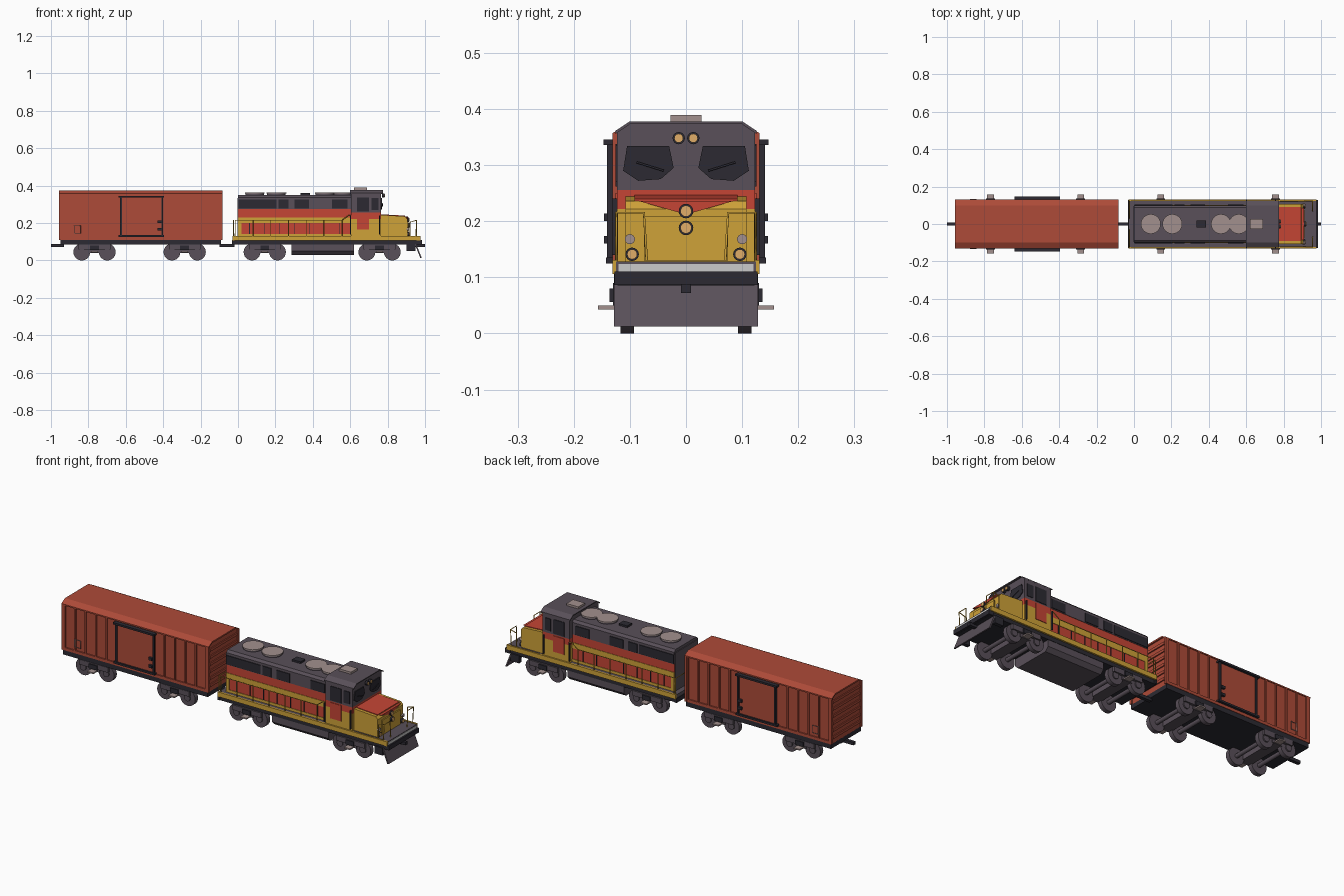
import bpy, bmesh, math
from mathutils import Vector

if "Cube" in bpy.data.objects:
    bpy.data.objects.remove(bpy.data.objects["Cube"])

def mat(name, r, g, b):
    m = bpy.data.materials.new(name)
    m.diffuse_color = (r, g, b, 1)
    m.use_nodes = True
    m.node_tree.nodes["Principled BSDF"].inputs["Base Color"].default_value = m.diffuse_color
    return m

RUST = mat("rust_red", .42, .07, .04)
RED = mat("bright_red", .56, .06, .035)
YEL = mat("yellow", .62, .36, .04)
GREY = mat("purple_grey", .10, .08, .10)
DARK = mat("near_black", .025, .023, .032)
PALE = mat("pale_metal", .36, .28, .27)
LAMP = mat("lamp", .75, .42, .14)
WHITE = mat("white_stripe", .9, .9, .9)

def finish(name, bm, m):
    bmesh.ops.recalc_face_normals(bm, faces=bm.faces)
    me = bpy.data.meshes.new(name)
    bm.to_mesh(me)
    bm.free()
    o = bpy.data.objects.new(name, me)
    bpy.context.collection.objects.link(o)
    me.materials.append(m)
    return o

def prism(name, pts, axis, a, b, m):
    """Extrude a profile along x (points are y,z), y (x,z) or z (x,y)."""
    bm = bmesh.new()
    put = {'x': lambda p, t: (t, *p), 'y': lambda p, t: (p[0], t, p[1]), 'z': lambda p, t: (*p, t)}[axis]
    f = bm.faces.new([bm.verts.new(put(p, a)) for p in pts])
    r = bmesh.ops.extrude_face_region(bm, geom=[f])
    d = Vector(put((0, 0), b - a))
    bmesh.ops.translate(bm, vec=d, verts=[v for v in r['geom'] if isinstance(v, bmesh.types.BMVert)])
    return finish(name, bm, m)

def box(name, x, y, z, m):
    return prism(name, [(x[0], y[0]), (x[1], y[0]), (x[1], y[1]), (x[0], y[1])], 'z', z[0], z[1], m)

def sides(name, x, y, z, m):
    """The same box on both sides of the train."""
    box(name + "_left", x, y, z, m)
    box(name + "_right", x, (-y[1], -y[0]), z, m)

def disc(name, c, r, depth, axis, m, n=24):
    rot = {'x': (0, math.pi / 2, 0), 'y': (math.pi / 2, 0, 0), 'z': (0, 0, 0)}[axis]
    bpy.ops.mesh.primitive_cylinder_add(vertices=n, radius=r, depth=depth, location=c, rotation=rot)
    o = bpy.context.object
    o.name = name
    o.data.materials.append(m)
    bpy.ops.object.shade_smooth_by_angle(angle=math.radians(40))

def rod(name, pts, m, r=.0025):
    cu = bpy.data.curves.new(name, 'CURVE')
    cu.dimensions = '3D'
    cu.bevel_depth, cu.bevel_resolution = r, 1
    cu.use_fill_caps = True
    s = cu.splines.new('POLY')
    s.points.add(len(pts) - 1)
    for p, q in zip(s.points, pts):
        p.co = (*q, 1)
    o = bpy.data.objects.new(name, cu)
    bpy.context.collection.objects.link(o)
    cu.materials.append(m)

def shell(w, z0, eave, top, flat):
    return [(-w, z0), (w, z0), (w, eave), (flat, top), (-flat, top), (-w, eave)]

# Trucks: two axles, side frames and steps
def truck(x):
    for dx in (-.068, .068):
        for s in (-1, 1):
            disc("wheel", (x + dx, s * .105, .045), .045, .024, 'y', GREY)
            disc("wheel_hub", (x + dx, s * .119, .045), .018, .008, 'y', GREY, 12)
        disc("axle", (x + dx, 0, .045), .011, .2, 'y', GREY, 12)
    sides("truck_frame", (x - .085, x + .085), (.117, .13), (.058, .085), GREY)
    sides("truck_spring", (x - .024, x + .024), (.13, .136), (.056, .08), DARK)
    sides("truck_step", (x - .018, x + .018), (.1, .157), (.043, .05), PALE)
    box("truck_bolster", (x - .03, x + .03), (-.12, .12), (.04, .085), GREY)

for tx in (-.767, -.285, .143, .757):
    truck(tx)

# Boxcar body, floor and roof
X0, X1 = -.95, -.09
prism("boxcar_body", shell(.123, .108, .355, .369, .1), 'x', X0, X1, RUST)
roof = [(-.131, .35), (-.131, .357), (-.1, .374), (.1, .374), (.131, .357), (.131, .35), (.1, .366), (-.1, .366)]
prism("boxcar_roof", roof, 'x', X0 - .007, X1 + .007, RUST)
box("boxcar_floor", (X0, X1), (-.128, .128), (.085, .11), DARK)
for i in range(6):
    for x in (X0 + .01 + i * .062, X1 - .01 - i * .062):
        if x < -.64 or x > -.39:
            sides("boxcar_rib", (x - .004, x + .004), (.12, .13), (.11, .353), RUST)
sides("boxcar_sill", (X0, X1), (.12, .13), (.11, .125), RUST)
for x in (X0, X1):
    for i in range(6):
        z = .135 + i * .038
        box("boxcar_end_rib", (x - .006, x + .006), (-.115, .115), (z, z + .014), RUST)
    for s in (-1, 1):
        box("boxcar_corner_post", (x - .006, x + .006), (s * .125 - .006, s * .125 + .006), (.11, .355), RUST)

# Sliding doors with dark rails and latches
sides("boxcar_door", (-.625, -.405), (.12, .134), (.135, .34), RUST)
sides("door_top_rail", (-.64, -.395), (.125, .147), (.336, .346), DARK)
sides("door_bottom_rail", (-.64, -.395), (.125, .143), (.125, .135), DARK)
for x in (-.63, -.41):
    sides("door_post", (x, x + .009), (.13, .141), (.13, .34), DARK)
for z in (.16, .2):
    sides("door_latch", (-.43, -.41), (.13, .146), (z, z + .014), DARK)
for s in (-1, 1):
    y = s * .131
    rod("boxcar_grab_frame", [(-.876, y, .145), (-.876, y, .185), (-.842, y, .185), (-.842, y, .145), (-.876, y, .145)], PALE, .002)

# Couplers
for a, b in ((-1, -.93), (-.1, -.02), (.95, 1)):
    box("coupler", (a, b), (-.009, .009), (.072, .088), DARK)

# Locomotive frame, fuel tank and deck
box("loco_frame", (-.03, .975), (-.122, .122), (.085, .108), DARK)
box("loco_deck", (-.03, .975), (-.125, .125), (.108, .128), GREY)
sides("deck_edge_stripe", (-.03, .975), (.122, .131), (.106, .131), YEL)
box("front_white_stripe", (.97, .977), (-.12, .12), (.11, .124), WHITE)
box("front_beam", (.955, .985), (-.127, .127), (.086, .11), DARK)
box("rear_beam", (-.033, -.02), (-.127, .127), (.086, .11), DARK)
tank = [(-.1, .03), (.1, .03), (.12, .05), (.12, .085), (-.12, .085), (-.12, .05)]
prism("fuel_tank", tank, 'x', .285, .62, GREY)
plow = [(.945, .088), (.953, .088), (.983, .012), (.975, .012)]
prism("snow_plow", plow, 'y', -.128, .128, GREY)

# Long hood with stripes
box("hood_lower", (0, .61), (-.098, .098), (.128, .276), RED)
prism("hood_upper", shell(.1, .274, .338, .35, .088), 'x', 0, .61, GREY)
sides("hood_yellow_band", (0, .61), (.095, .1005), (.2, .23), YEL)
sides("hood_base_band", (0, .61), (.095, .101), (.128, .142), YEL)
sides("hood_end_band", (-.001, .018), (.095, .1015), (.128, .23), YEL)
box("hood_rear_panel", (-.004, .002), (-.095, .095), (.13, .335), GREY)
for a, b in ((.0, .205), (.215, .27), (.3, .38), (.5, .585)):
    sides("hood_grille", (a + .002, b), (.098, .104), (.278, .325), DARK)
for i in range(7):
    x = .06 + i * .08
    sides("hood_door_seam", (x, x + .003), (.097, .1012), (.142, .2), DARK)
for x in (.09, .205, .465, .56):
    disc("roof_fan_base", (x, 0, .353), .05, .014, 'z', GREY)
    disc("roof_fan", (x, 0, .36), .053, .006, 'z', PALE)
box("exhaust_stack", (.335, .385), (-.02, .02), (.345, .36), DARK)

# Cab with coloured bands
CA, CB = .605, .765
box("cab_base", (CA, CB), (-.123, .123), (.128, .222), YEL)
box("cab_red_band", (CA, CB), (-.123, .123), (.222, .256), RED)
prism("cab_upper", shell(.123, .256, .36, .376, .098), 'x', CA, CB, GREY)
prism("cab_roof_lip", [(-.126, .355), (-.1, .373), (.1, .373), (.126, .355), (.126, .361), (.1, .378), (-.1, .378), (-.126, .361)],
      'x', CA - .005, CB + .01, GREY)
box("cab_roof_vent", (.62, .69), (-.028, .028), (.37, .389), PALE)
sides("cab_door", (.635, .7), (.12, .126), (.165, .25), RED)
sides("cab_window", (.635, .7), (.12, .126), (.262, .338), DARK)
sides("cab_small_window", (.715, .75), (.12, .126), (.27, .335), DARK)
for x in (.6, .755):
    sides("cab_grab_bar", (x, x + .005), (.123, .132), (.14, .24), DARK)
for s in (-1, 1):
    glass = [(s * y, z) for y, z in ((.112, .29), (.085, .272), (.045, .275), (.022, .295), (.03, .334), (.105, .334))]
    prism("windshield", glass, 'x', CB - .004, CB + .004, DARK)
    rod("wiper", [(CB + .007, s * .088, .305), (CB + .007, s * .04, .29)], DARK, .002)

# Headlights and marker lamps
def lamp(x, y, z, r, m=LAMP):
    disc("lamp_rim", (x, y, z), r + .003, .012, 'x', DARK, 16)
    disc("lamp_lens", (x + .003, y, z), r, .012, 'x', m, 16)
for s in (-1, 1):
    lamp(.776, s * .013, .348, .008)
    lamp(.907, s * .096, .141, .009)
    disc("marker_lamp", (.907, s * .1, .168), .009, .012, 'x', PALE, 16)

# Short nose
nose = [(.76, .128), (.905, .128), (.905, .222), (.893, .236), (.76, .244)]
prism("nose", nose, 'y', -.108, .108, YEL)
prism("nose_red_top", [(.76, .243), (.76, .247), (.893, .24), (.893, .235)], 'y', -.092, .092, RED)
prism("nose_red_chevron", [(-.085, .236), (.085, .236), (0, .212)], 'x', .895, .908, RED)
box("nose_door", (.9, .911), (-.075, .075), (.13, .208), YEL)
lamp(.909, 0, .218, .01)
lamp(.914, 0, .188, .01)

# Handrails
for s in (-1, 1):
    y = s * .124
    rod("side_handrail", [(-.015, y, .13), (-.015, y, .215), (.555, y, .215), (.59, y, .24), (.605, y, .24)], YEL)
    for i in range(6):
        x = .08 + i * .095
        rod("handrail_post", [(x, y, .13), (x, y, .215)], YEL)
    rod("front_handrail", [(.78, y, .13), (.95, y, .13), (.955, y, .215), (.955, s * .075, .215), (.955, s * .07, .13)], YEL)
    rod("front_side_rail", [(.955, y, .215), (.92, y, .205), (.92, y, .13)], YEL)
    rod("rear_handrail", [(-.025, y, .13), (-.025, y, .215), (-.025, s * .03, .215), (-.025, s * .03, .13)], YEL)
    box("front_step", (.9, .95), (s * .12 - .01, s * .12 + .01), (.05, .09), DARK)
